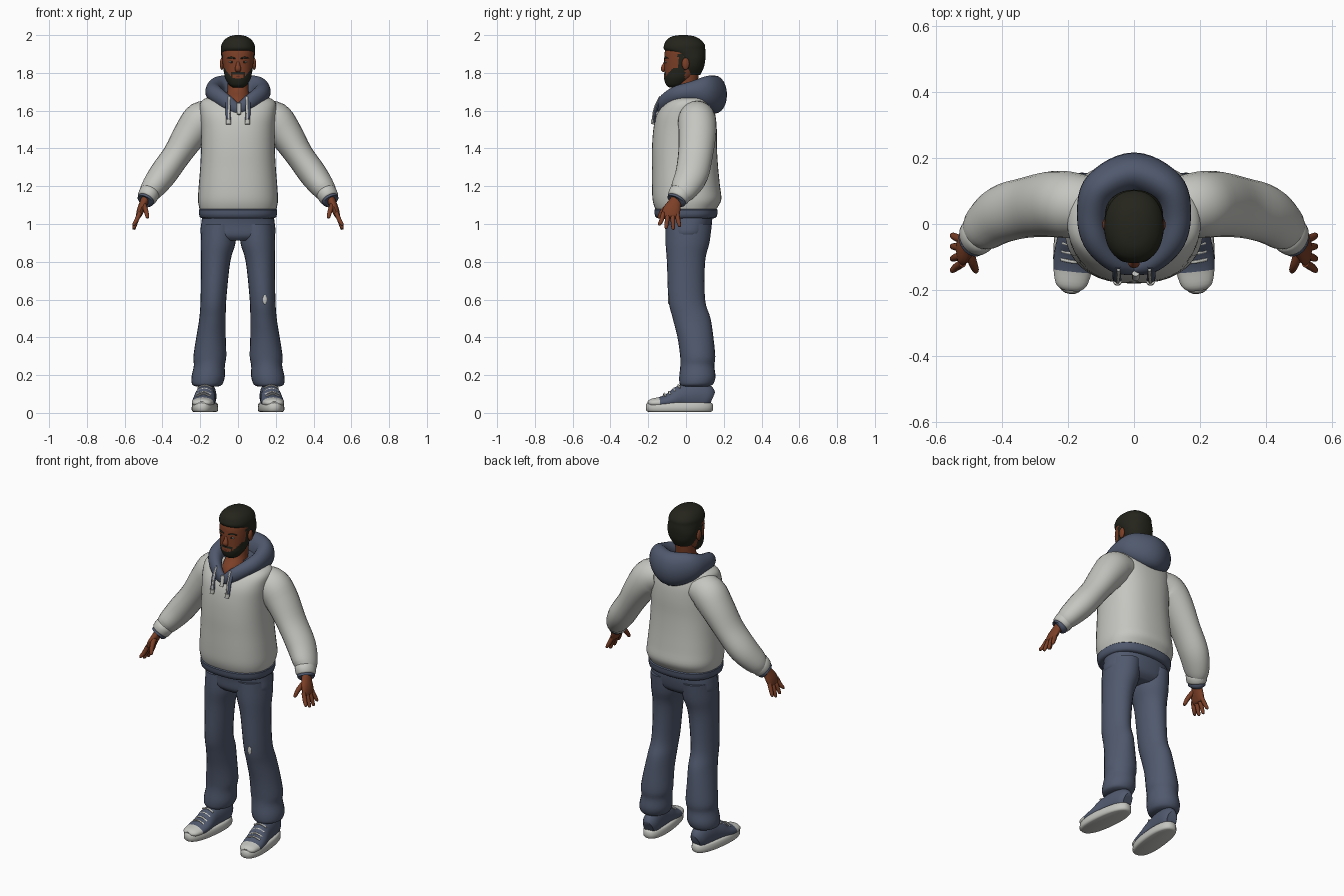
import bpy, bmesh, math
from mathutils import Vector, Matrix

X, Y, Z = Vector((1, 0, 0)), Vector((0, 1, 0)), Vector((0, 0, 1))


def material(name, r, g, b):
    m = bpy.data.materials.new(name)
    m.diffuse_color = (r, g, b, 1)
    return m


LIGHT = material("light grey cloth", 0.56, 0.56, 0.53)
BLUE = material("slate blue cloth", 0.080, 0.100, 0.155)
SKIN = material("brown skin", 0.20, 0.050, 0.020)
HAIR = material("black hair", 0.018, 0.018, 0.012)
LIPS = material("dark lips", 0.13, 0.032, 0.018)
EYE = material("eye white", 0.45, 0.42, 0.38)


def finish(name, bm, mats, mirror, rule=None, xf=None):
    bmesh.ops.recalc_face_normals(bm, faces=bm.faces)
    for f in bm.faces:
        f.smooth = True
        if rule:
            f.material_index = rule(f.calc_center_median())
    if xf:
        bm.transform(xf)
    me = bpy.data.meshes.new(name)
    bm.to_mesh(me)
    bm.free()
    for m in mats:
        me.materials.append(m)
    me.set_sharp_from_angle(angle=math.radians(45))
    ob = bpy.data.objects.new(name, me)
    bpy.context.collection.objects.link(ob)
    if mirror:
        ob.modifiers.new("mirror", 'MIRROR')
    return ob


def spline(rows, k, closed):
    """Smoothly resample rows of (x, y, z, half width, half depth)."""
    n, out = len(rows), []
    get = lambda i: rows[i % n] if closed else rows[max(0, min(n - 1, i))]
    for i in range(n if closed else n - 1):
        p = [get(i + j) for j in (-1, 0, 1, 2)]
        for s in range(k):
            t = s / k
            out.append([0.5 * (2 * b + (c - a) * t + (2 * a - 5 * b + 4 * c - d) * t * t
                               + (3 * b - a - 3 * c + d) * t ** 3) for a, b, c, d in zip(*p)])
    if not closed:
        out.append(list(rows[-1]))
    return out


def tube(name, rows, *mats, ref=None, n=24, k=4, power=2, closed=False,
         mirror=False, rule=None, xf=None):
    """Loft elliptical rings; without ref the rings stay horizontal."""
    pts = spline(rows, k, closed)
    m, bm, rings = len(pts), bmesh.new(), []
    for i, p in enumerate(pts):
        u, v = X, Y
        if ref:
            lo, hi = (i - 1, (i + 1) % m) if closed else (max(0, i - 1), min(m - 1, i + 1))
            t = (Vector(pts[hi][:3]) - Vector(pts[lo][:3])).normalized()
            u = (ref - t * ref.dot(t)).normalized()
            v = t.cross(u)
        ring = []
        for j in range(n):
            c, s = math.cos(math.tau * j / n), math.sin(math.tau * j / n)
            c = math.copysign(abs(c) ** (2 / power), c)
            s = math.copysign(abs(s) ** (2 / power), s)
            ring.append(bm.verts.new(Vector(p[:3]) + u * (c * p[3]) + v * (s * p[4])))
        rings.append(ring)
    for i in range(m if closed else m - 1):
        a, b = rings[i], rings[(i + 1) % m]
        for j in range(n):
            q = (j + 1) % n
            bm.faces.new((a[j], a[q], b[q], b[j]))
    if not closed:
        bm.faces.new(rings[0])
        bm.faces.new(rings[-1])
    return finish(name, bm, mats, mirror, rule, xf)


def ball(name, loc, size, mat, mirror=False):
    bm = bmesh.new()
    bmesh.ops.create_uvsphere(bm, u_segments=16, v_segments=10, radius=1)
    bm.transform(Matrix.Translation(loc) @ Matrix.Diagonal((*size, 1)))
    return finish(name, bm, [mat], mirror)


# Sweater body and waistband
tube("sweater_body", [(0, 0, 1.06, .195, .15), (0, 0, 1.085, .205, .165), (0, .005, 1.13, .212, .182),
     (0, 0, 1.2, .208, .18), (0, -.005, 1.3, .2, .175), (0, -.008, 1.4, .195, .172),
     (0, -.005, 1.5, .195, .168), (0, 0, 1.58, .2, .155), (0, .01, 1.64, .2, .125),
     (0, .02, 1.668, .165, .095), (0, .02, 1.677, .1, .06)], LIGHT, n=40, power=2.4)
tube("waistband", [(0, 0, 1.03, .185, .145), (0, 0, 1.037, .203, .162), (0, 0, 1.075, .207, .168),
     (0, 0, 1.085, .19, .15)], BLUE, n=40, k=2, power=2.4)

# Sleeves, cuffs and cuff trim
tube("sleeve", [(.12, .055, 1.57, .085, .08), (.19, .058, 1.55, .1, .1), (.25, .06, 1.48, .1, .09),
     (.325, .05, 1.365, .092, .075), (.4, .03, 1.26, .088, .074), (.455, -.01, 1.185, .074, .062),
     (.475, -.035, 1.155, .056, .048)], LIGHT, ref=Y, mirror=True)
tube("cuff", [(.464, -.024, 1.172, .05, .046), (.467, -.027, 1.167, .062, .054),
     (.483, -.043, 1.138, .058, .052), (.487, -.047, 1.131, .05, .044)], LIGHT, ref=Y, k=2, mirror=True)
tube("cuff_trim", [(.482, -.043, 1.14, .05, .044), (.491, -.052, 1.122, .052, .045),
     (.494, -.055, 1.118, .04, .034)], BLUE, ref=Y, k=2, mirror=True)

# Hands
tube("palm", [(.485, -.045, 1.14, .03, .026), (.5, -.06, 1.11, .036, .022), (.515, -.075, 1.075, .046, .02),
     (.525, -.083, 1.045, .044, .015), (.528, -.084, 1.035, .03, .008)], SKIN, ref=Y, n=16, mirror=True)
for i, (by, ty, tz) in enumerate([(-.119, -.14, .992), (-.095, -.105, .975), (-.071, -.068, .97), (-.048, -.035, .985)]):
    tube(f"finger_{i + 1}", [(.52, by, 1.06, .012, .012), (.537, (by + ty) / 2, 1.02, .012, .012),
         (.55, ty, tz + .008, .009, .009), (.552, ty, tz, .004, .004)], SKIN, ref=Y, n=10, mirror=True)
tube("thumb", [(.5, -.08, 1.105, .016, .014), (.488, -.12, 1.072, .014, .013),
     (.48, -.14, 1.04, .01, .01), (.478, -.144, 1.03, .005, .005)], SKIN, ref=Y, n=10, mirror=True)

# Hood with lining
half = [(.06, -.115, 1.645, .04, .03), (.115, -.05, 1.685, .045, .04),
        (.128, .03, 1.7, .055, .045), (.1, .11, 1.7, .085, .055)]
tube("hood", [(0, -.135, 1.61, .03, .02)] + half + [(0, .155, 1.685, .1, .062)]
     + [(-x, y, z, a, b) for x, y, z, a, b in reversed(half)], BLUE, ref=Z, closed=True, k=6)
tube("hood_lining", [(0, .06, 1.65, .12, .1), (0, .06, 1.7, .12, .1)], BLUE, k=1)

# Drawstrings and neck tab
tube("string_strap", [(.052, -.128, 1.675, .012, .008), (.053, -.158, 1.61, .013, .008),
     (.05, -.171, 1.535, .013, .008)], BLUE, ref=X, n=10, mirror=True)
tube("drawstring", [(.047, -.139, 1.675, .005, .004), (.048, -.168, 1.61, .005, .004),
     (.05, -.179, 1.535, .005, .004)], LIGHT, ref=X, n=8, mirror=True)
tube("string_tip", [(.05, -.175, 1.552, .013, .01), (.05, -.177, 1.528, .013, .01)],
     LIGHT, ref=X, n=10, k=1, mirror=True)
tube("neck_tab", [(.005, -.15, 1.64, .011, .008), (.005, -.165, 1.58, .011, .008)], LIGHT, ref=X, n=10, k=1)

# Trousers
tube("trouser_hips", [(0, .01, 1.06, .185, .13), (0, .015, 1.0, .195, .122), (0, .01, .94, .193, .112),
     (0, .005, .912, .12, .085)], BLUE, n=36, power=2.3)
tube("trouser_leg", [(.1, .015, 1.0, .092, .122), (.105, .008, .9, .092, .116), (.118, 0, .8, .077, .101),
     (.13, .004, .6, .068, .097), (.135, .03, .5, .07, .1), (.143, .05, .4, .078, .095),
     (.149, .062, .3, .087, .093), (.152, .06, .25, .082, .09), (.158, .06, .19, .088, .096),
     (.163, .055, .152, .08, .088), (.163, .05, .14, .06, .07)], BLUE, mirror=True)
ball("knee_tear", (.142, -.092, .6), (.011, .004, .025), LIGHT)

# Shoes, turned slightly outward
turn = Matrix.Translation((.165, .06, 0)) @ Matrix.Rotation(math.radians(6), 4, 'Z') @ Matrix.Translation((0, -.06, 0))
tube("shoe_sole", [(0, -.035, .005, .056, .165), (0, -.035, .014, .066, .178), (0, -.035, .046, .064, .177),
     (0, -.035, .054, .056, .168)], LIGHT, n=36, k=2, power=2.4, mirror=True, xf=turn)
tube("shoe_upper", [(0, -.203, .05, .025, .01), (0, -.185, .052, .047, .022), (0, -.13, .055, .06, .032),
     (0, -.08, .065, .06, .045), (0, -.04, .08, .056, .06), (0, 0, .085, .052, .072),
     (0, .06, .09, .05, .078), (0, .11, .08, .045, .068), (0, .135, .07, .03, .045)],
     BLUE, LIGHT, ref=X, mirror=True, xf=turn, rule=lambda c: int(c.y < -.14 or c.z < .04))
for i, (y, z) in enumerate([(-.112, .099), (-.087, .109), (-.062, .126), (-.037, .144)]):
    tube(f"lace_{i + 1}", [(-.038, y, z - .012, .005, .005), (0, y - .004, z + .003, .005, .005),
         (.038, y, z - .012, .005, .005)], LIGHT, ref=Z, n=8, mirror=True, xf=turn)


# Head with a beard coloured by height and distance from the middle
def beard(c):
    ax = abs(c.x)
    jaw = c.z < 1.768 + .055 * min(1, ax / .07) ** 2 and c.y < -.005
    moustache = 1.793 < c.z < 1.803 and ax < .036 and c.y < -.06
    goatee = .027 < ax < .038 and c.z < 1.803 and c.y < -.06
    sideburn = 1.8 < c.z < 1.9 and -.042 < c.y < -.008
    return int(jaw or moustache or goatee or sideburn)


tube("head", [(0, -.06, 1.722, .025, .028), (0, -.056, 1.738, .048, .05), (0, -.042, 1.77, .067, .074),
     (0, -.03, 1.8, .074, .085), (0, -.02, 1.84, .08, .095), (0, -.015, 1.88, .083, .1),
     (0, -.01, 1.92, .083, .1), (0, -.01, 1.96, .065, .08)], SKIN, HAIR, n=64, k=8, power=2.2, rule=beard)
tube("neck", [(0, .01, 1.8, .055, .058), (0, 0, 1.72, .055, .06), (0, -.025, 1.67, .06, .085),
     (0, -.04, 1.63, .05, .085)], SKIN)
tube("hair", [(0, .02, 1.79, .055, .056), (0, .025, 1.83, .078, .07), (0, .028, 1.87, .087, .074),
     (0, .012, 1.9, .089, .092), (0, -.007, 1.925, .09, .109), (0, -.008, 1.95, .087, .107),
     (0, -.012, 1.975, .072, .09), (0, -.014, 1.993, .045, .06), (0, -.015, 2.0, .015, .02)],
     HAIR, n=36, power=2.2)
tube("nose", [(0, -.104, 1.865, .008, .008), (0, -.113, 1.842, .011, .012), (0, -.121, 1.82, .017, .013),
     (0, -.114, 1.808, .011, .007)], SKIN, ref=X, n=14)
tube("lips", [(-.024, -.108, 1.78, .002, .002), (0, -.112, 1.782, .007, .006),
     (.024, -.108, 1.78, .002, .002)], LIPS, ref=Z, n=10)
tube("eyebrow", [(.014, -.114, 1.876, .003, .003), (.036, -.109, 1.881, .005, .004),
     (.058, -.092, 1.877, .002, .003)], HAIR, ref=Z, n=8, mirror=True)
ball("eye", (.034, -.105, 1.858), (.013, .006, .006), EYE, True)
ball("iris", (.034, -.109, 1.858), (.006, .004, .0058), HAIR, True)
ball("ear", (.085, -.002, 1.848), (.011, .02, .032), SKIN, True)
